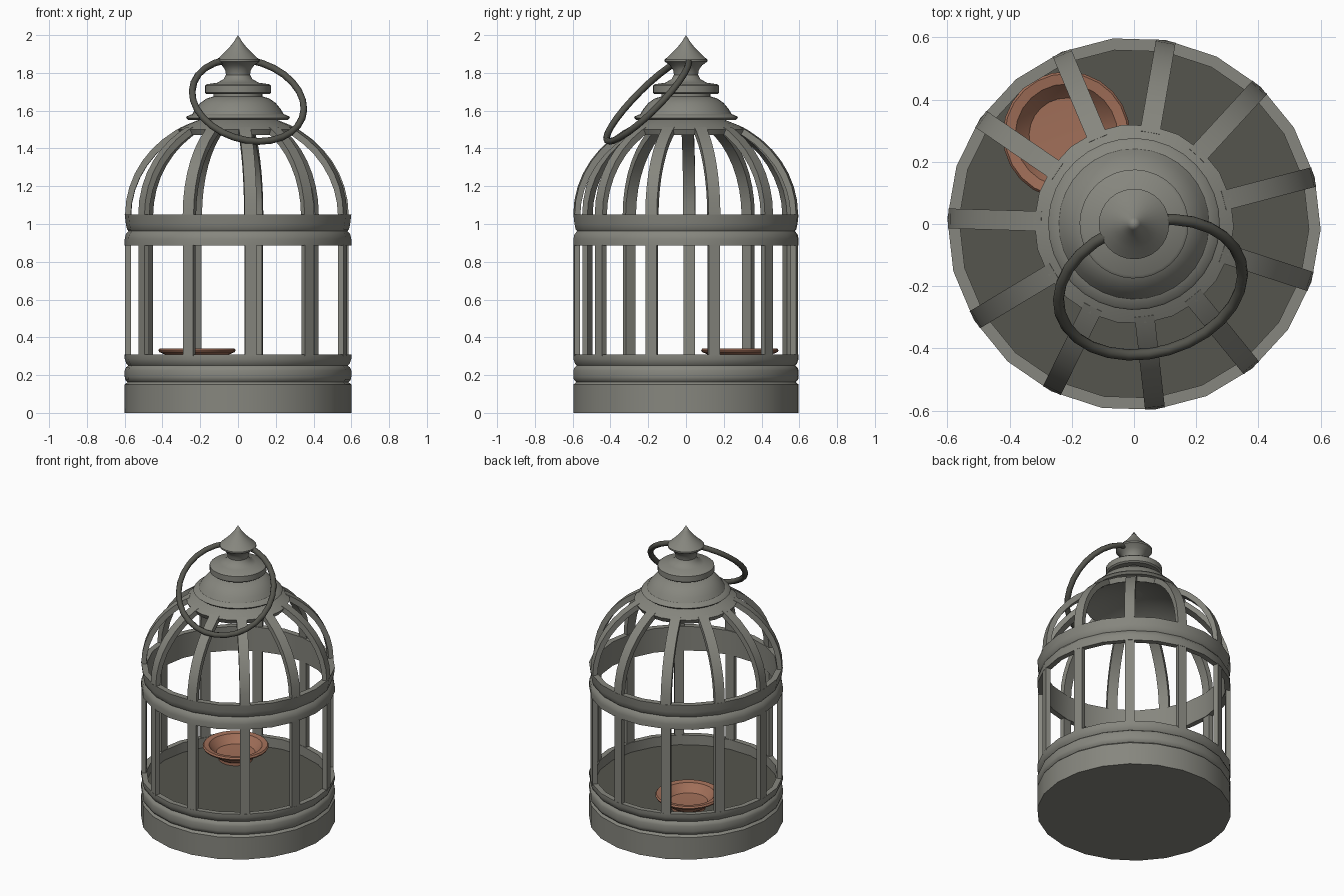
import bpy, bmesh, math
from mathutils import Vector

if "Cube" in bpy.data.objects:
    bpy.data.objects.remove(bpy.data.objects["Cube"])

RIBS = 11
START = math.radians(178.3)


def material(name, col):
    m = bpy.data.materials.new(name)
    m.diffuse_color = (*col, 1)
    m.use_nodes = True
    m.node_tree.nodes["Principled BSDF"].inputs["Base Color"].default_value = m.diffuse_color
    return m


METAL = material("grey_metal", (0.24, 0.24, 0.21))
DARK = material("dark_metal", (0.09, 0.09, 0.075))
CLAY = material("clay", (0.36, 0.16, 0.10))


def finish(bm, name, mat, loc=(0, 0, 0), angle=35):
    bmesh.ops.remove_doubles(bm, verts=bm.verts, dist=0.0001)
    bmesh.ops.recalc_face_normals(bm, faces=bm.faces)
    me = bpy.data.meshes.new(name)
    bm.to_mesh(me)
    bm.free()
    ob = bpy.data.objects.new(name, me)
    ob.location = loc
    me.materials.append(mat)
    bpy.context.collection.objects.link(ob)
    bpy.ops.object.select_all(action='DESELECT')
    ob.select_set(True)
    bpy.context.view_layer.objects.active = ob
    bpy.ops.object.shade_smooth_by_angle(angle=math.radians(angle))
    return ob


def lathe(name, profile, mat, sides=2 * RIBS, closed=False, loc=(0, 0, 0)):
    """Spin an (r, z) profile round the z axis."""
    bm = bmesh.new()
    rings = []
    for i in range(sides):
        a = START + 2 * math.pi * i / sides
        rings.append([bm.verts.new((r * math.cos(a), r * math.sin(a), z)) for r, z in profile])
    n = len(profile)
    for i in range(sides):
        p, q = rings[i], rings[(i + 1) % sides]
        for j in range(n if closed else n - 1):
            k = (j + 1) % n
            bm.faces.new((p[j], q[j], q[k], p[k]))
    return finish(bm, name, mat, loc)


def bar(name, outer, inner, width, angle):
    """Flat strip following outer/inner (r, z) paths, turned to an angle."""
    bm = bmesh.new()
    u = Vector((math.cos(angle), math.sin(angle), 0))
    t = Vector((-u.y, u.x, 0)) * width / 2
    sec = []
    for (ro, zo), (ri, zi) in zip(outer, inner):
        o, i = u * ro + Vector((0, 0, zo)), u * ri + Vector((0, 0, zi))
        sec.append([bm.verts.new(v) for v in (o - t, o + t, i + t, i - t)])
    for a, b in zip(sec, sec[1:]):
        for k in range(4):
            bm.faces.new((a[k], a[(k + 1) % 4], b[(k + 1) % 4], b[k]))
    bm.faces.new(sec[0])
    bm.faces.new(sec[-1])
    return finish(bm, name, METAL)


def dome(t, off=0.0):
    """Point of the dome curve, t in degrees."""
    t = math.radians(t)
    return ((0.597 - off) * math.cos(t), 1.05 - off * 0.3 * math.cos(t) + (0.535 - off) * math.sin(t))


# base with two rolled mouldings
lathe("base", [(0, 0), (0.6, 0), (0.6, 0.15), (0.585, 0.163), (0.597, 0.175), (0.6, 0.19),
               (0.6, 0.225), (0.594, 0.24), (0.582, 0.25), (0.592, 0.262), (0.6, 0.285),
               (0.6, 0.308), (0.565, 0.308), (0.565, 0.24)], METAL)
lathe("floor", [(0, 0.242), (0.567, 0.242)], DARK)

# double band round the middle
lathe("middle_band", [(0.565, 0.885), (0.6, 0.885), (0.6, 0.92), (0.595, 0.945), (0.58, 0.962),
                      (0.588, 0.972), (0.594, 1.0), (0.6, 1.05), (0.562, 1.05)], METAL, closed=True)

# upright bars and dome ribs
angles = [4 * i for i in range(0, 16)][::2] + [60]
for i in range(RIBS):
    a = START + 2 * math.pi * i / RIBS
    bar(f"post_{i}", [(0.597, 0.30), (0.597, 0.89)], [(0.567, 0.30), (0.567, 0.89)], 0.06, a)
    bar(f"rib_{i}", [dome(t) for t in angles], [dome(t, 0.03) for t in angles], 0.064, a)

# dome crown plate joining the ribs
crown = [57.5, 62, 70, 80, 90]
lathe("dome_crown", [dome(t, 0.03) for t in reversed(crown)] + [dome(t) for t in crown], METAL)

# stepped cap and finial
lathe("cap_finial", [(0, 1.55), (0.262, 1.55), (0.276, 1.562), (0.27, 1.57), (0.242, 1.582),
                     (0.225, 1.61), (0.2, 1.64), (0.165, 1.665), (0.13, 1.675), (0.13, 1.687),
                     (0.165, 1.687), (0.175, 1.695), (0.175, 1.732), (0.165, 1.74), (0.11, 1.748),
                     (0.075, 1.768), (0.064, 1.79), (0.068, 1.815), (0.085, 1.84), (0.113, 1.86),
                     (0.113, 1.87), (0.08, 1.9), (0.045, 1.935), (0.02, 1.968), (0, 2.0)],
      METAL, sides=32)

# tilted carrying ring through the finial
bpy.ops.mesh.primitive_torus_add(major_segments=28, minor_segments=8, major_radius=0.302,
                                 minor_radius=0.018, location=(0.053, -0.203, 1.655))
ring = bpy.context.object
ring.name = "carry_ring"
ring.rotation_euler = Vector((0.2, -0.69, 0.69)).to_track_quat('Z', 'Y').to_euler()
ring.data.materials.append(DARK)
bpy.ops.object.shade_smooth_by_angle(angle=math.radians(60))

# feeding dish on the floor
lathe("dish", [(0, 0), (0.105, 0), (0.105, 0.018), (0.125, 0.03), (0.165, 0.065), (0.2, 0.08),
               (0.205, 0.09), (0.198, 0.1), (0.165, 0.095), (0.145, 0.07), (0.12, 0.045), (0, 0.04)],
      CLAY, sides=24, loc=(-0.217, 0.285, 0.242))
